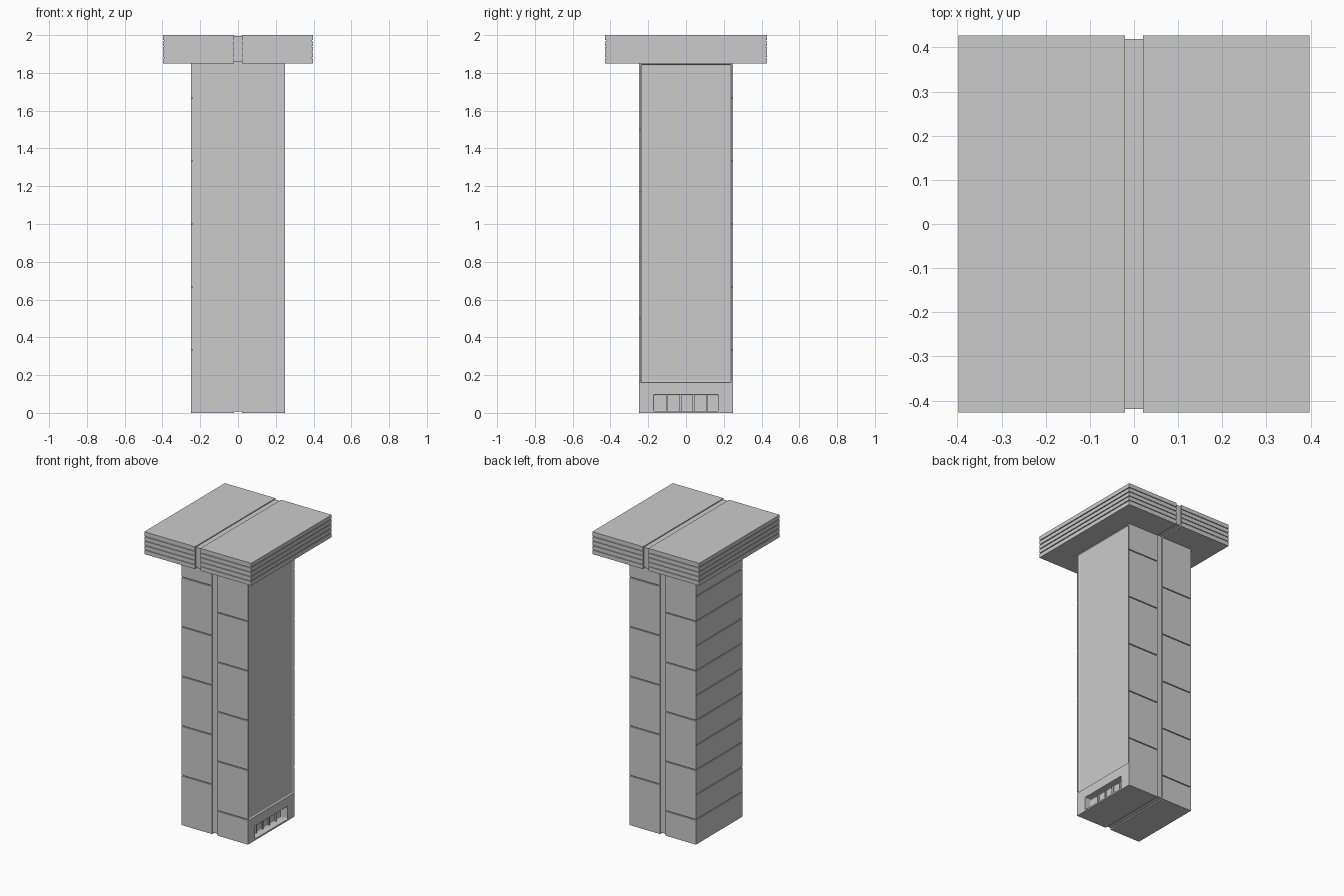
import bpy, bmesh

if "Cube" in bpy.data.objects:
    bpy.data.objects.remove(bpy.data.objects["Cube"])

W = 0.2475           # half width of column
CX, CY = 0.3975, 0.4275   # half sizes of cap
D = 0.007            # panel thickness / groove depth
G = 0.003            # half seam gap
SLOT = 0.02          # half width of centre groove
TOP = 1.85


def mesh_object(name, bm):
    bmesh.ops.recalc_face_normals(bm, faces=bm.faces)
    me = bpy.data.meshes.new(name)
    bm.to_mesh(me)
    bm.free()
    ob = bpy.data.objects.new(name, me)
    bpy.context.collection.objects.link(ob)
    return ob


def add_box(bm, x0, x1, y0, y1, z0, z1):
    vs = bmesh.ops.create_cube(bm, size=1)["verts"]
    for v in vs:
        v.co.x = x1 if v.co.x > 0 else x0
        v.co.y = y1 if v.co.y > 0 else y0
        v.co.z = z1 if v.co.z > 0 else z0


def box(name, *b):
    bm = bmesh.new()
    add_box(bm, *b)
    return mesh_object(name, bm)


def rows(seams):
    """Split the column height at the seams, leaving a gap at each."""
    lows = [0] + [s + G for s in seams]
    highs = [s - G for s in seams] + [TOP]
    return list(zip(lows, highs))


def cut(target, name, bounds, round_off=0):
    c = box(name, *bounds)
    if round_off:
        b = c.modifiers.new("round", "BEVEL")
        b.width, b.segments = round_off, 3
    c.hide_render = True
    c.display_type = "WIRE"
    m = target.modifiers.new(name, "BOOLEAN")
    m.operation, m.solver, m.object = "DIFFERENCE", "EXACT", c


thirds = [k / 3 for k in range(1, 6)]
odd_sixths = [k / 6 for k in range(1, 11, 2)]
all_sixths = [k / 6 for k in range(1, 12)]

# column core with side recess, bottom opening and base groove
core = box("column_core", -W + D, W, -W + D, W - D, 0, TOP + 0.01)
cut(core, "side_panel_cutter", (W - 0.01, W + 0.1, -0.2395, 0.2395, 0.16, 1.845), 0.006)
cut(core, "opening_cutter", (W - 0.05, W + 0.1, -0.173, 0.173, 0.01, 0.097), 0.006)
cut(core, "base_groove_cutter", (-SLOT, SLOT, -0.5, 0.5, -0.1, 0.008))

# staggered cladding on front and back, the back being the front turned half round
for name, s in (("front_cladding", -1), ("back_cladding", 1)):
    bm = bmesh.new()
    ya, yb = sorted((s * W, s * (W - D)))
    for side, seams in ((s, thirds), (-s, odd_sixths)):
        xa, xb = sorted((side * SLOT, side * W))
        for z0, z1 in rows(seams):
            add_box(bm, xa, xb, ya, yb, z0, z1)
    mesh_object(name, bm)

# planked cladding on the left side
bm = bmesh.new()
for z0, z1 in rows(all_sixths):
    add_box(bm, -W, -W + D, -W + D, W - D, z0, z1)
mesh_object("left_cladding", bm)

# small ribs at the back of the opening
bm = bmesh.new()
for y in (-0.1, -0.03, 0.04, 0.11):
    add_box(bm, W - 0.05, W - 0.04, y - 0.005, y + 0.005, 0.01, 0.097)
mesh_object("opening_ribs", bm)


# cap halves: one stack of rectangular loops, pulled in at each layer seam
def layered_half(name, s):
    bm = bmesh.new()
    levels = [(TOP, 0)]
    for i in range(1, 5):
        z = TOP + 0.03 * i
        levels += [(z - G, 0), (z - G, 0.006), (z + G, 0.006), (z + G, 0)]
    levels.append((2.0, 0))
    loops = []
    for z, inset in levels:
        x, y = s * (CX - inset), CY - inset
        loops.append([bm.verts.new(p) for p in
                      ((s * SLOT, -y, z), (x, -y, z), (x, y, z), (s * SLOT, y, z))])
    for a, b in zip(loops, loops[1:]):
        for i in range(4):
            j = (i + 1) % 4
            if i == 3 and (a[0].co - b[0].co).length < 1e-6:
                continue
            bm.faces.new((a[i], a[j], b[j], b[i]))
    bm.faces.new(loops[0])
    bm.faces.new(loops[-1])
    mesh_object(name, bm)


layered_half("cap_left", -1)
layered_half("cap_right", 1)
# recessed strip joining the halves
box("cap_centre_strip", -SLOT, SLOT, -CY + 0.008, CY - 0.008, TOP + 0.008, 1.994)
